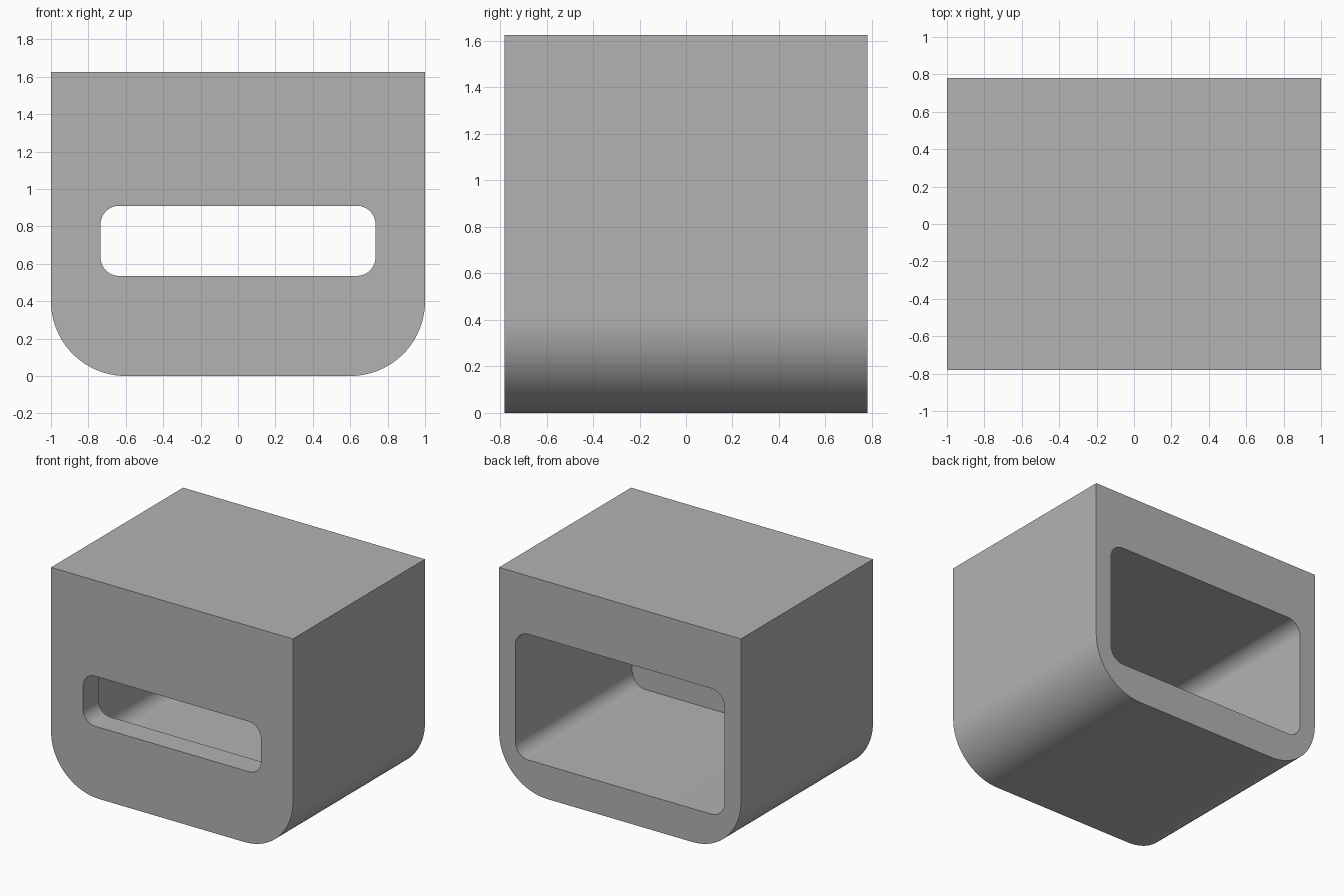
import bpy, bmesh, math

if "Cube" in bpy.data.objects:
    bpy.data.objects.remove(bpy.data.objects["Cube"])

HALF_W, HALF_D, HEIGHT = 1.0, 0.78, 1.625
WALL_Y = -0.60          # inner face of the front wall


def rounded_profile(half_w, z0, z1, r_low, r_high, steps=16):
    """Counter-clockwise (x, z) outline of a rectangle with rounded corners."""
    pts = []
    corners = [(1, z0, r_low, -90), (1, z1, r_high, 0),
               (-1, z1, r_high, 90), (-1, z0, r_low, 180)]
    for sx, z, r, start in corners:
        cx = sx * (half_w - r)
        cz = z + r if z == z0 else z - r
        n = steps if r > 0 else 0
        for i in range(n + 1):
            a = math.radians(start + (90 * i / n if n else 0))
            pts.append((cx + r * math.cos(a), cz + r * math.sin(a)))
    return pts


def prism(name, profile, y0, y1):
    """Extrude an (x, z) outline along y."""
    bm = bmesh.new()
    face = bm.faces.new([bm.verts.new((x, y0, z)) for x, z in profile])
    ext = bmesh.ops.extrude_face_region(bm, geom=[face])
    moved = [g for g in ext["geom"] if isinstance(g, bmesh.types.BMVert)]
    bmesh.ops.translate(bm, verts=moved, vec=(0, y1 - y0, 0))
    bmesh.ops.recalc_face_normals(bm, faces=bm.faces)
    mesh = bpy.data.meshes.new(name)
    bm.to_mesh(mesh)
    bm.free()
    obj = bpy.data.objects.new(name, mesh)
    bpy.context.collection.objects.link(obj)
    return obj


grey = bpy.data.materials.new("plain grey")
grey.diffuse_color = (0.45, 0.45, 0.45, 1)
grey.use_nodes = True
grey.node_tree.nodes["Principled BSDF"].inputs["Base Color"].default_value = grey.diffuse_color

# Block with a flat top and large rounded lower edges
housing = prism("housing", rounded_profile(HALF_W, 0, HEIGHT, 0.4, 0, 24),
                -HALF_D, HALF_D)
housing.data.materials.append(grey)

# Pocket open at the back, and the narrower slot through the front wall
cutters = [
    prism("pocket_cutter", rounded_profile(0.865, 0.25, 1.19, 0.11, 0.11),
          WALL_Y, HALF_D + 0.2),
    prism("slot_cutter", rounded_profile(0.735, 0.535, 0.91, 0.1, 0.1),
          -HALF_D - 0.2, WALL_Y + 0.2),
]

bpy.context.view_layer.objects.active = housing
for cutter in cutters:
    cutter.data.materials.append(grey)
    cutter.hide_render = True
    mod = housing.modifiers.new("cut", 'BOOLEAN')
    mod.operation = 'DIFFERENCE'
    mod.solver = 'EXACT'
    mod.object = cutter
    bpy.ops.object.modifier_apply(modifier=mod.name)
    bpy.data.objects.remove(cutter)

# Smooth the rounded corners, keep the rims sharp
housing.select_set(True)
bpy.ops.object.shade_smooth_by_angle(angle=math.radians(30))
